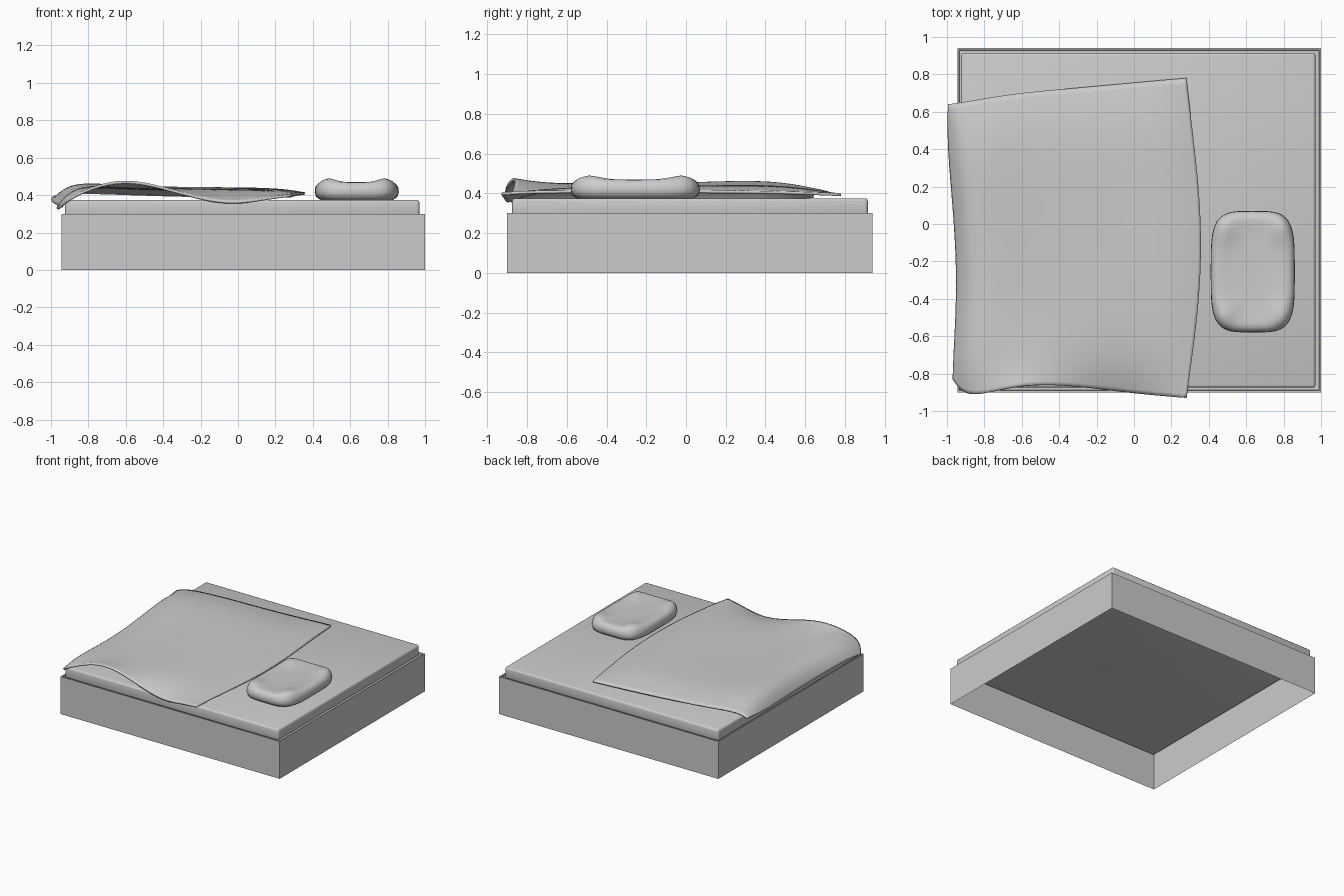
import bpy, bmesh, math

if "Cube" in bpy.data.objects:
    bpy.data.objects.remove(bpy.data.objects["Cube"])


def finish(name, bm, smooth=None):
    bmesh.ops.recalc_face_normals(bm, faces=bm.faces[:])
    me = bpy.data.meshes.new(name)
    bm.to_mesh(me)
    bm.free()
    ob = bpy.data.objects.new(name, me)
    bpy.context.collection.objects.link(ob)
    bpy.context.view_layer.objects.active = ob
    bpy.ops.object.select_all(action='DESELECT')
    ob.select_set(True)
    if smooth:
        bpy.ops.object.shade_smooth_by_angle(angle=math.radians(smooth))
    return ob


def box(x0, x1, y0, y1, z0, z1):
    bm = bmesh.new()
    bmesh.ops.create_cube(bm, size=1)
    for v in bm.verts:
        v.co = ((x0 + x1) / 2 + v.co.x * (x1 - x0),
                (y0 + y1) / 2 + v.co.y * (y1 - y0),
                (z0 + z1) / 2 + v.co.z * (z1 - z0))
    bm.normal_update()
    return bm


# Bed base: thin-walled box, open underneath, with a slightly recessed top
bm = box(-0.945, 1.0, -0.90, 0.94, 0, 0.30)
top = [f for f in bm.faces if f.normal.z > 0.9]
bottom = [f for f in bm.faces if f.normal.z < -0.9]
bmesh.ops.inset_region(bm, faces=top, thickness=0.012)
bmesh.ops.inset_region(bm, faces=top, thickness=0.004)
for v in top[0].verts:
    v.co.z -= 0.015
bmesh.ops.delete(bm, geom=bottom, context='FACES_ONLY')
finish("bed_base", bm)

# Mattress
bm = box(-0.925, 0.97, -0.875, 0.915, 0.285, 0.375)
bmesh.ops.bevel(bm, geom=bm.edges[:], offset=0.015, segments=3,
                affect='EDGES', profile=0.5)
finish("mattress", bm, 40)

# Blanket: coarse control grid, subdivided and thickened
S = [0, .06, .28, .52, .73, .9, 1]                    # along x
T = [0, .1, .35, .6, .85, 1]                          # along y
LEFT = [-.97, -.965, -.945, -.965, -1.0, -.995]
RIGHT = [.28, .305, .36, .36, .31, .28]
FRONT = [-.83, -.945, -.85, -.865, -.90, -.92, -.93]
BACK = [.64, .65, .70, .725, .75, .77, .78]
Z = [[.33, .40, .51, .42, .35, .39, .405],
     [.35, .46, .45, .44, .425, .43, .415],
     [.335, .46, .44, .435, .435, .438, .415],
     [.35, .47, .445, .44, .44, .438, .415],
     [.36, .49, .455, .45, .445, .44, .41],
     [.39, .425, .415, .405, .40, .40, .40]]
bm = bmesh.new()
grid = [[bm.verts.new((LEFT[j] + (RIGHT[j] - LEFT[j]) * s,
                       FRONT[i] + (BACK[i] - FRONT[i]) * t, Z[j][i]))
         for i, s in enumerate(S)] for j, t in enumerate(T)]
for j in range(len(T) - 1):
    for i in range(len(S) - 1):
        bm.faces.new((grid[j][i], grid[j][i + 1], grid[j + 1][i + 1], grid[j + 1][i]))
blanket = finish("blanket", bm, 50)
if blanket.data.polygons[0].normal.z < 0:
    blanket.data.flip_normals()
sub = blanket.modifiers.new("soften", 'SUBSURF')
sub.levels = sub.render_levels = 3
sub.boundary_smooth = 'PRESERVE_CORNERS'
sol = blanket.modifiers.new("thickness", 'SOLIDIFY')
sol.thickness = 0.014
sol.offset = -1

# Pillow: rounded-rectangle rings with a raised rim and a dented middle
N = 48
CX, CY, RX, RY = 0.635, -0.255, 0.225, 0.325
RINGS = [(.10, .375, 0), (.03, .375, 0), (.008, .39, 0), (0, .415, 0), (.003, .44, 0),
         (.012, .46, .004), (.028, .475, .008), (.05, .479, .01), (.08, .474, .007),
         (.12, .466, .002), (.17, .462, 0)]


def rounded(a, power=0.5):
    c, s = math.cos(a), math.sin(a)
    return (math.copysign(abs(c) ** power, c), math.copysign(abs(s) ** power, s))


bm = bmesh.new()
rings = []
for inset, z, bump in RINGS:
    ring = []
    for k in range(N):
        a = 2 * math.pi * k / N
        u, v = rounded(a)
        ring.append(bm.verts.new((CX + (RX - inset) * u, CY + (RY - inset) * v,
                                  z - bump * math.cos(4 * a))))
    rings.append(ring)
for lo, hi in zip(rings, rings[1:]):
    for k in range(N):
        m = (k + 1) % N
        bm.faces.new((lo[k], lo[m], hi[m], hi[k]))
bm.faces.new(rings[0][::-1])
bm.faces.new(rings[-1])
finish("pillow", bm, 60)
